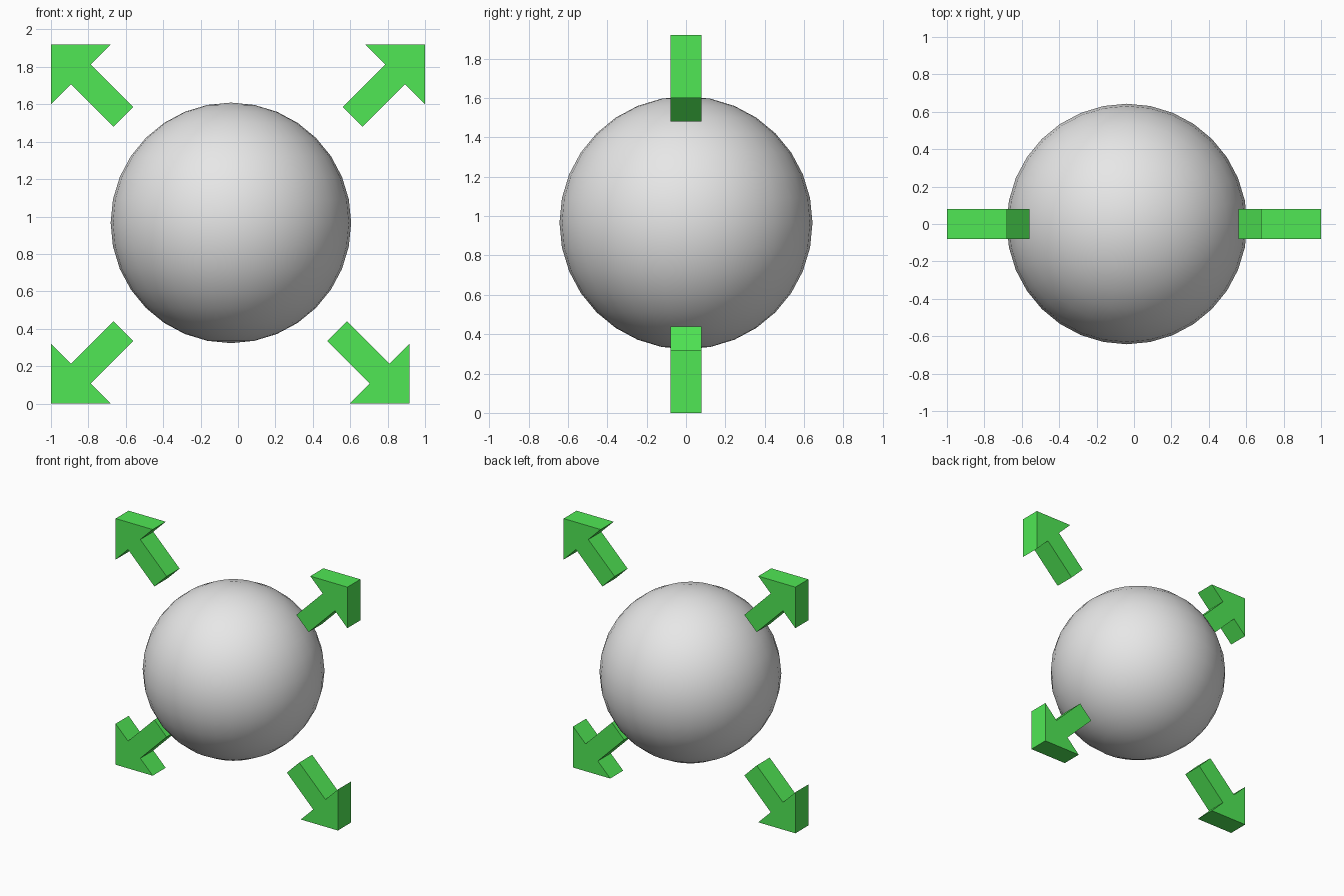
import bpy, bmesh

if "Cube" in bpy.data.objects:
    bpy.data.objects.remove(bpy.data.objects["Cube"])


def material(name, rgb):
    m = bpy.data.materials.new(name)
    m.diffuse_color = (*rgb, 1)
    m.use_nodes = True
    m.node_tree.nodes["Principled BSDF"].inputs["Base Color"].default_value = m.diffuse_color
    return m


green = material("green", (0.08, 0.80, 0.09))
grey = material("light grey", (0.8, 0.8, 0.8))

# Smooth ball in the middle
bpy.ops.mesh.primitive_uv_sphere_add(segments=32, ring_count=16, radius=0.643,
                                     location=(-0.038, 0, 0.966))
ball = bpy.context.object
ball.name = "ball"
ball.data.materials.append(grey)
bpy.ops.object.shade_smooth()

# Arrow outline: square corner tip at the origin, shaft running along (+x, +z)
ARROW = [(0, 0), (0.32, 0), (0.213, 0.107), (0.44, 0.334),
         (0.334, 0.44), (0.107, 0.213), (0, 0.32)]
HALF_DEPTH = 0.08


def arrow(name, tip_x, tip_z, sx, sz):
    """Extruded arrow pointing at its tip; sx, sz give the shaft direction."""
    bm = bmesh.new()
    verts = [bm.verts.new((tip_x + sx * x, -HALF_DEPTH, tip_z + sz * z)) for x, z in ARROW]
    face = bm.faces.new(verts)
    ext = bmesh.ops.extrude_face_region(bm, geom=[face], use_keep_orig=True)
    moved = [g for g in ext["geom"] if isinstance(g, bmesh.types.BMVert)]
    bmesh.ops.translate(bm, vec=(0, 2 * HALF_DEPTH, 0), verts=moved)
    bmesh.ops.recalc_face_normals(bm, faces=bm.faces)
    mesh = bpy.data.meshes.new(name)
    bm.to_mesh(mesh)
    bm.free()
    mesh.materials.append(green)
    bpy.context.collection.objects.link(bpy.data.objects.new(name, mesh))


# Four arrows pointing outwards to the corners
arrow("arrow_top_left", -1, 1.92, 1, -1)
arrow("arrow_top_right", 1, 1.92, -1, -1)
arrow("arrow_bottom_left", -1, 0, 1, 1)
arrow("arrow_bottom_right", 0.918, 0, -1, 1)
